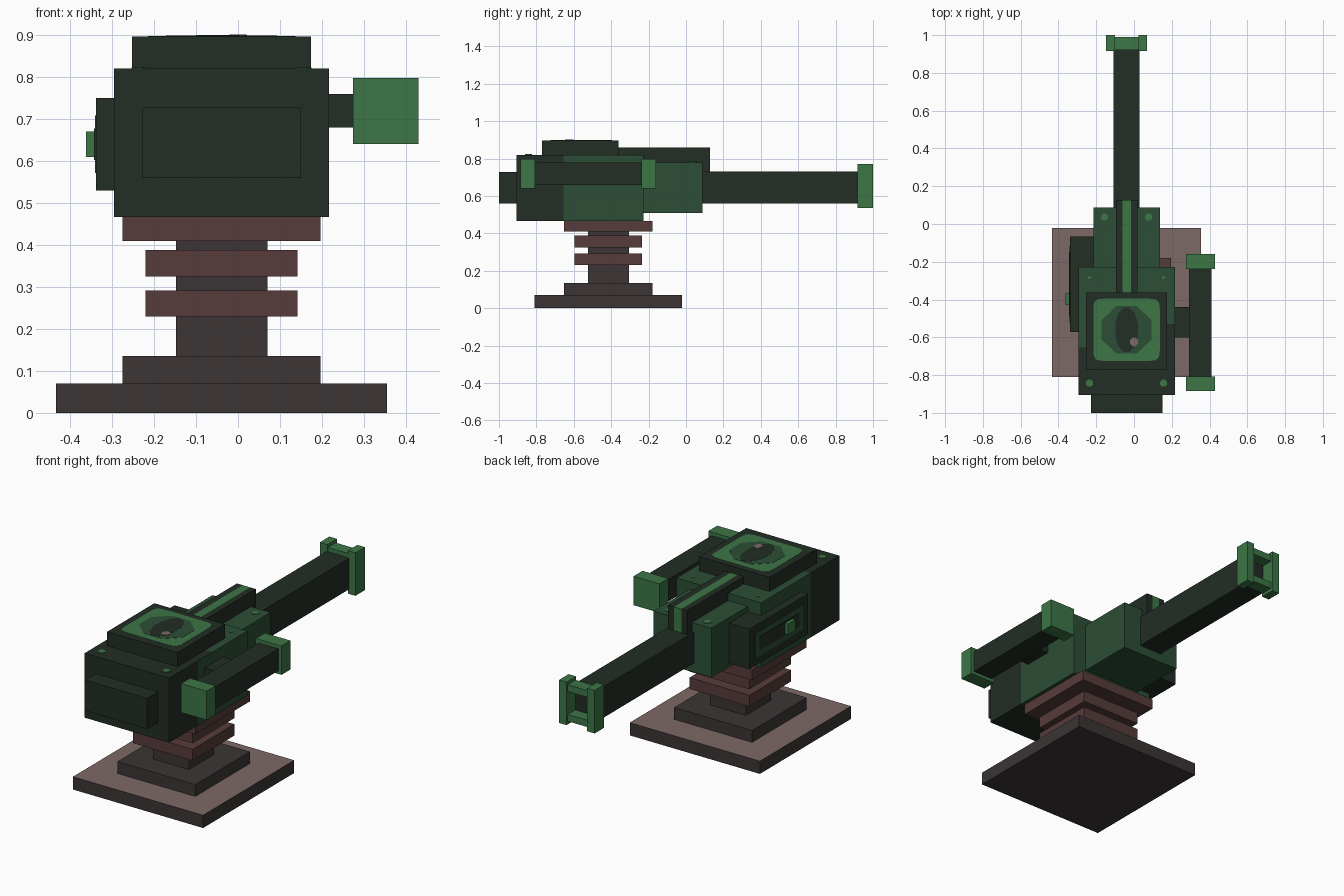
import bpy, bmesh, math

if "Cube" in bpy.data.objects:
    bpy.data.objects.remove(bpy.data.objects["Cube"])

CX, CY = -0.039, -0.415  # axis of the barrel, centre of the pedestal


def material(name, rgb):
    m = bpy.data.materials.new(name)
    m.diffuse_color = (*rgb, 1)
    m.use_nodes = True
    m.node_tree.nodes["Principled BSDF"].inputs["Base Color"].default_value = m.diffuse_color
    return m


DARK = material("dark green", (0.016, 0.026, 0.018))
MID = material("mid green", (0.025, 0.076, 0.037))
LIGHT = material("light green", (0.045, 0.181, 0.061))
CHARCOAL = material("charcoal", (0.045, 0.036, 0.036))
BRICK = material("brick brown", (0.095, 0.045, 0.043))
STONE = material("pale stone", (0.202, 0.141, 0.133))


def box(name, x, y, z, mats, cuts=(), rule=None):
    """Box from three ranges; cuts are (axis, value), rule gives a face its colour."""
    bm = bmesh.new()
    bmesh.ops.create_cube(bm, size=1)
    for v in bm.verts:
        v.co = [r[0] + (c + 0.5) * (r[1] - r[0]) for r, c in zip((x, y, z), v.co)]
    for axis, value in cuts:
        co, no = [0, 0, 0], [0, 0, 0]
        co[axis], no[axis] = value, 1
        bmesh.ops.bisect_plane(bm, geom=bm.verts[:] + bm.edges[:] + bm.faces[:],
                               plane_co=co, plane_no=no)
    bm.normal_update()
    if rule:
        for f in bm.faces:
            f.material_index = rule(f.calc_center_median(), f.normal)
    return finish(name, bm, mats)


def finish(name, bm, mats):
    me = bpy.data.meshes.new(name)
    bm.to_mesh(me)
    bm.free()
    for m in mats:
        me.materials.append(m)
    ob = bpy.data.objects.new(name, me)
    bpy.context.collection.objects.link(ob)
    return ob


def disc(name, x, y, z, rx, ry, mat, sides=8, power=1.0, h=0.003):
    """Thin painted plate: ellipse, or a rounded rectangle when power < 1."""
    bm = bmesh.new()
    pts = []
    for i in range(sides):
        a = math.tau * (i + 0.5) / sides
        c, s = math.cos(a), math.sin(a)
        pts.append(bm.verts.new((x + rx * math.copysign(abs(c) ** power, c),
                                 y + ry * math.copysign(abs(s) ** power, s), z)))
    face = bm.faces.new(pts)
    ext = bmesh.ops.extrude_face_region(bm, geom=[face])
    for v in ext["geom"]:
        if isinstance(v, bmesh.types.BMVert):
            v.co.z += h
    bmesh.ops.recalc_face_normals(bm, faces=bm.faces[:])
    return finish(name, bm, [mat])


def slab(name, half, z0, z1, mats, rule=None):
    return box(name, (CX - half, CX + half), (CY - half, CY + half), (z0, z1), mats, rule=rule)


# Pedestal
slab("base_plate", 0.394, 0, 0.07, [CHARCOAL, STONE], lambda c, n: int(n.z > 0.5))
slab("base_step", 0.236, 0.07, 0.135, [CHARCOAL])
slab("column", 0.109, 0.135, 0.47, [CHARCOAL])
slab("lower_ring", 0.181, 0.23, 0.292, [BRICK])
slab("middle_ring", 0.181, 0.325, 0.388, [BRICK])
slab("upper_ring", 0.236, 0.41, 0.467, [BRICK])

# Main housing, dark front and green rear
box("housing", (-0.295, 0.217), (-0.905, -0.228), (0.467, 0.82), [DARK, MID],
    [(1, -0.655), (1, -0.53), (0, CX)],
    lambda c, n: int(c.y > (-0.53 if n.z > 0.5 and c.x > CX else -0.655)))
box("front_panel", (-0.228, 0.15), (-1, -0.905), (0.56, 0.727), [DARK])
box("rear_housing", (-0.215, 0.137), (-0.228, 0.087), (0.51, 0.78), [MID])

# Top hatch with painted target
box("top_hatch", (-0.253, 0.174), (-0.77, -0.362), (0.82, 0.897), [DARK])
HY = -0.56
disc("hatch_border", CX, HY, 0.897, 0.176, 0.165, LIGHT, 32, 0.2, 0.001)
disc("hatch_octagon", CX, HY, 0.897, 0.143, 0.135, MID, 8, 1, 0.002)
disc("hatch_eye", CX, HY, 0.897, 0.062, 0.122, DARK, 12, 1, 0.003)
disc("hatch_spot", 0.0, -0.625, 0.897, 0.022, 0.025, STONE, 8, 1, 0.004)

# Bolts
for side in (-1, 1):
    disc("front_bolt", CX + side * 0.196, -0.843, 0.82, 0.02, 0.02, LIGHT)
    disc("middle_bolt", CX + side * 0.196, -0.283, 0.82, 0.009, 0.009, LIGHT)
    disc("rear_bolt", CX + side * 0.117, 0.037, 0.78, 0.02, 0.02, LIGHT)

# Top rail with light stripe
box("top_rail", (CX - 0.057, CX + 0.057), (-0.362, 0.128), (0.73, 0.86), [DARK, LIGHT],
    [(0, CX - 0.022), (0, CX + 0.022)], lambda c, n: int(abs(c.x - CX) < 0.02))

# Barrel and open muzzle frame
box("barrel", (CX - 0.069, CX + 0.069), (0.087, 0.925), (0.56, 0.73), [DARK])
for side in (-1, 1):
    xs = sorted((CX + side * 0.062, CX + side * 0.108))
    box("muzzle_post", xs, (0.917, 1.0), (0.535, 0.77), [LIGHT])
    zs = sorted((0.6525 + side * 0.063, 0.6525 + side * 0.1))
    box("muzzle_bar", (CX - 0.062, CX + 0.062), (0.922, 0.99), zs, [LIGHT])

# Side scope on its arm
box("scope_arm", (0.217, 0.292), (-0.6, -0.44), (0.68, 0.76), [DARK])
box("scope_tube", (0.291, 0.411), (-0.81, -0.235), (0.658, 0.778), [DARK])
for y in (-0.885, -0.238):
    box("scope_cap", (0.274, 0.43), (y, y + 0.078), (0.64, 0.798), [LIGHT])

# Left side box with painted frame and knob
box("side_box", (-0.338, -0.215), (-0.572, -0.066), (0.53, 0.75), [DARK])
box("side_box_frame", (-0.341, -0.338), (-0.525, -0.113), (0.572, 0.708), [MID])
box("side_box_window", (-0.343, -0.341), (-0.49, -0.148), (0.602, 0.678), [DARK])
box("side_knob", (-0.362, -0.338), (-0.43, -0.365), (0.61, 0.67), [LIGHT])
